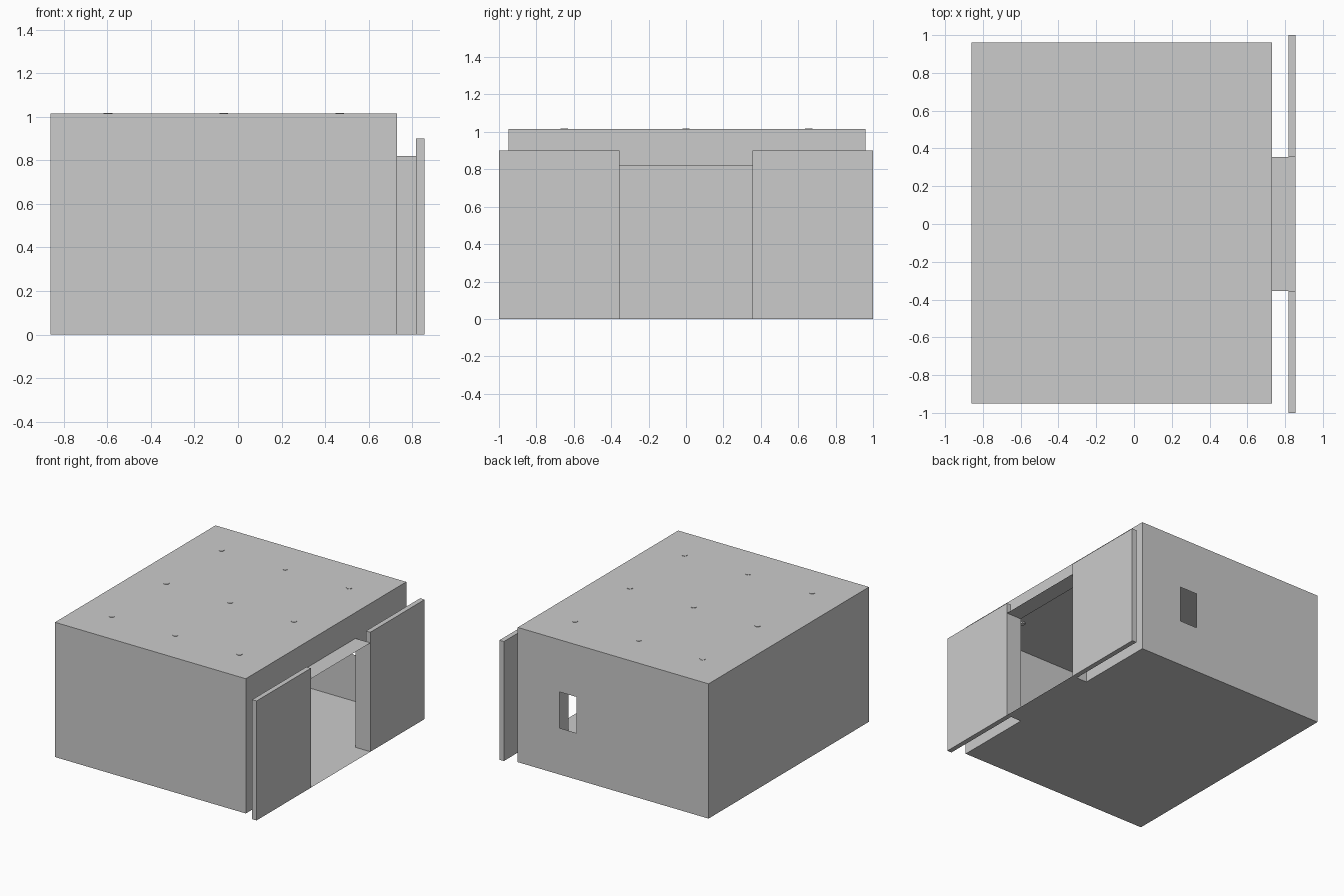
import bpy, bmesh

if "Cube" in bpy.data.objects:
    bpy.data.objects.remove(bpy.data.objects["Cube"])

X0, X1 = -0.86, 0.73      # room extents
Y0, Y1 = -0.95, 0.96
H = 1.015
DOOR, DOOR_H = 0.355, 0.82  # doorway half width and height
OUT = 0.855               # outer end of the porch


def sheet(name, axis, at, u, v, hole=None):
    """Flat rectangle at a fixed x, y or z; an optional hole (u0, u1, v0, v1)."""
    us, vs = list(u), list(v)
    if hole:
        us = sorted(set(us) | set(hole[:2]))
        vs = sorted(set(vs) | set(hole[2:]))
    bm = bmesh.new()
    for a, b in zip(us, us[1:]):
        for c, d in zip(vs, vs[1:]):
            if hole and hole[0] <= a < hole[1] and hole[2] <= c < hole[3]:
                continue
            pts = []
            for p in ((a, c), (b, c), (b, d), (a, d)):
                co = list(p)
                co.insert(axis, at)
                pts.append(bm.verts.new(co))
            bm.faces.new(pts)
    bmesh.ops.remove_doubles(bm, verts=bm.verts, dist=1e-5)
    me = bpy.data.meshes.new(name)
    bm.to_mesh(me)
    bm.free()
    ob = bpy.data.objects.new(name, me)
    bpy.context.collection.objects.link(ob)
    return ob


def box(name, lo, hi):
    bpy.ops.mesh.primitive_cube_add(size=1, location=[(a + b) / 2 for a, b in zip(lo, hi)])
    ob = bpy.context.object
    ob.name = name
    ob.scale = [b - a for a, b in zip(lo, hi)]
    return ob


# Room shell: floor, roof and four thin walls
sheet("floor", 2, 0, (X0, X1), (Y0, Y1))
sheet("roof", 2, H, (X0, X1), (Y0, Y1))
sheet("front_wall", 1, Y0, (X0, X1), (0, H))
sheet("window_wall", 1, Y1, (X0, X1), (0, H), (0.24, 0.383, 0.35, 0.622))
sheet("left_wall", 0, X0, (Y0, Y1), (0, H))
sheet("doorway_wall", 0, X1, (Y0, Y1), (0, H), (-DOOR, DOOR, 0, DOOR_H))

# Short porch leading out of the doorway
sheet("porch_floor", 2, 0, (X1, OUT), (-DOOR, DOOR))
sheet("porch_roof", 2, DOOR_H, (X1, OUT), (-DOOR, DOOR))

# Door jambs and the open sliding doors on both sides
for side, s in (("near", -1), ("far", 1)):
    sheet(side + "_jamb", 1, s * DOOR, (X1, OUT), (0, DOOR_H))
    ys = sorted((s * DOOR, s * 1.0))
    box(side + "_sliding_door", (0.818, ys[0], 0), (OUT, ys[1], 0.9))

# Nine small ceiling lights poking through the roof
for i, x in enumerate((-0.597, -0.065, 0.467)):
    for j, y in enumerate((-0.65, 0.0, 0.655)):
        bpy.ops.mesh.primitive_cylinder_add(vertices=12, radius=0.02, depth=0.012,
                                            location=(x, y, H - 0.003))
        bpy.context.object.name = f"ceiling_light_{i}_{j}"
